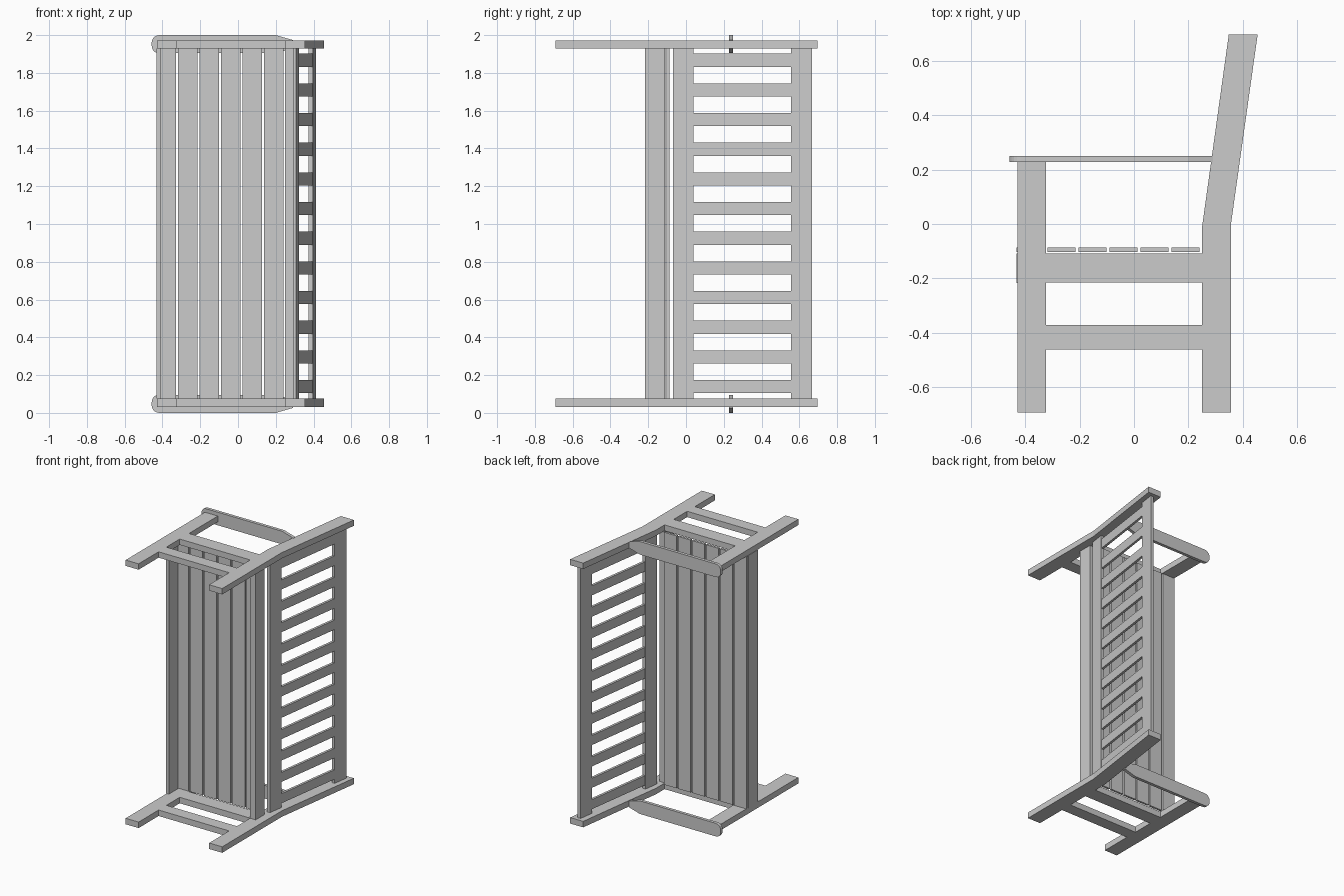
import bpy, bmesh, math

if "Cube" in bpy.data.objects:
    bpy.data.objects.remove(bpy.data.objects["Cube"])

# The bench lies on its side: side profiles are drawn in x-y, its length runs along z
Z_IN, Z_OUT = 0.076, 0.032        # inner and outer face of an end frame
LEAN = 0.141                      # backrest slope dx/dy


def prism(name, pts, z0, z1):
    """Extrude an x-y outline from z0 to z1."""
    bm = bmesh.new()
    face = bm.faces.new([bm.verts.new((x, y, z0)) for x, y in pts])
    ext = bmesh.ops.extrude_face_region(bm, geom=[face])
    verts = [v for v in ext["geom"] if isinstance(v, bmesh.types.BMVert)]
    bmesh.ops.translate(bm, verts=verts, vec=(0, 0, z1 - z0))
    return finish(name, bm)


def finish(name, bm):
    bmesh.ops.recalc_face_normals(bm, faces=bm.faces)
    mesh = bpy.data.meshes.new(name)
    bm.to_mesh(mesh)
    bm.free()
    obj = bpy.data.objects.new(name, mesh)
    bpy.context.collection.objects.link(obj)
    return obj


def rect(x0, x1, y0, y1):
    return [(x0, y0), (x1, y0), (x1, y1), (x0, y1)]


def leaning(y0, y1, thick):
    """Cross-section of a board that follows the backrest slope."""
    c = lambda y: 0.306 + LEAN * y
    h = thick / 2
    return [(c(y0) - h, y0), (c(y0) + h, y0), (c(y1) + h, y1), (c(y1) - h, y1)]


def pair(name, pts):
    """Same part in the lower and upper end frame."""
    prism(name + "_a", pts, Z_OUT, Z_IN)
    prism(name + "_b", pts, 2 - Z_IN + 0.005, 2 - Z_OUT + 0.005 - 0.001)


# End frames
pair("front_leg", rect(-0.428, -0.323, -0.692, 0.227))
pair("back_leg", [(0.25, -0.692), (0.356, -0.692), (0.356, 0.0), (0.454, 0.696),
                  (0.348, 0.696), (0.25, -0.01)])
pair("seat_side_rail", rect(-0.323, 0.25, -0.215, -0.108))
pair("lower_side_rail", rect(-0.323, 0.25, -0.46, -0.37))


# Armrests: rounded front corners, tapering to the back leg
def armrest(name, zc):
    half, r, x0 = 0.048, 0.04, -0.457
    side = [(0.29, 0.022), (0.2, half)]
    for i in range(6):
        a = math.radians(90 + 18 * i)
        side.append((x0 + r + r * math.cos(a), half - r + r * math.sin(a)))
    outline = side + [(x, -z) for x, z in reversed(side)]
    bm = bmesh.new()
    face = bm.faces.new([bm.verts.new((x, 0.227, zc + z)) for x, z in outline])
    ext = bmesh.ops.extrude_face_region(bm, geom=[face])
    verts = [v for v in ext["geom"] if isinstance(v, bmesh.types.BMVert)]
    bmesh.ops.translate(bm, verts=verts, vec=(0, 0.023, 0))
    finish(name, bm)


armrest("armrest_a", 0.048)
armrest("armrest_b", 1.952)

# Long aprons under the seat
L0, L1 = Z_IN, 2 - Z_IN + 0.005
prism("front_apron", rect(-0.431, -0.41, -0.217, -0.108), L0, L1)
prism("back_apron", rect(0.25, 0.295, -0.217, -0.112), L0, L1)

# Seat slats
for i in range(6):
    x = -0.432 + 0.114 * i
    prism(f"seat_slat_{i + 1}", rect(x, x + 0.103, -0.103, -0.087), L0, L1)

# Backrest rails and slats
prism("back_lower_rail", leaning(-0.07, 0.041, 0.024), L0, L1)
prism("back_top_rail", leaning(0.556, 0.668, 0.024), L0, L1)
for i in range(12):
    z = 1.003 + 0.157 * (i - 5.5)
    prism(f"back_slat_{i + 1}", leaning(0.035, 0.56, 0.018), z - 0.035, z + 0.035)
